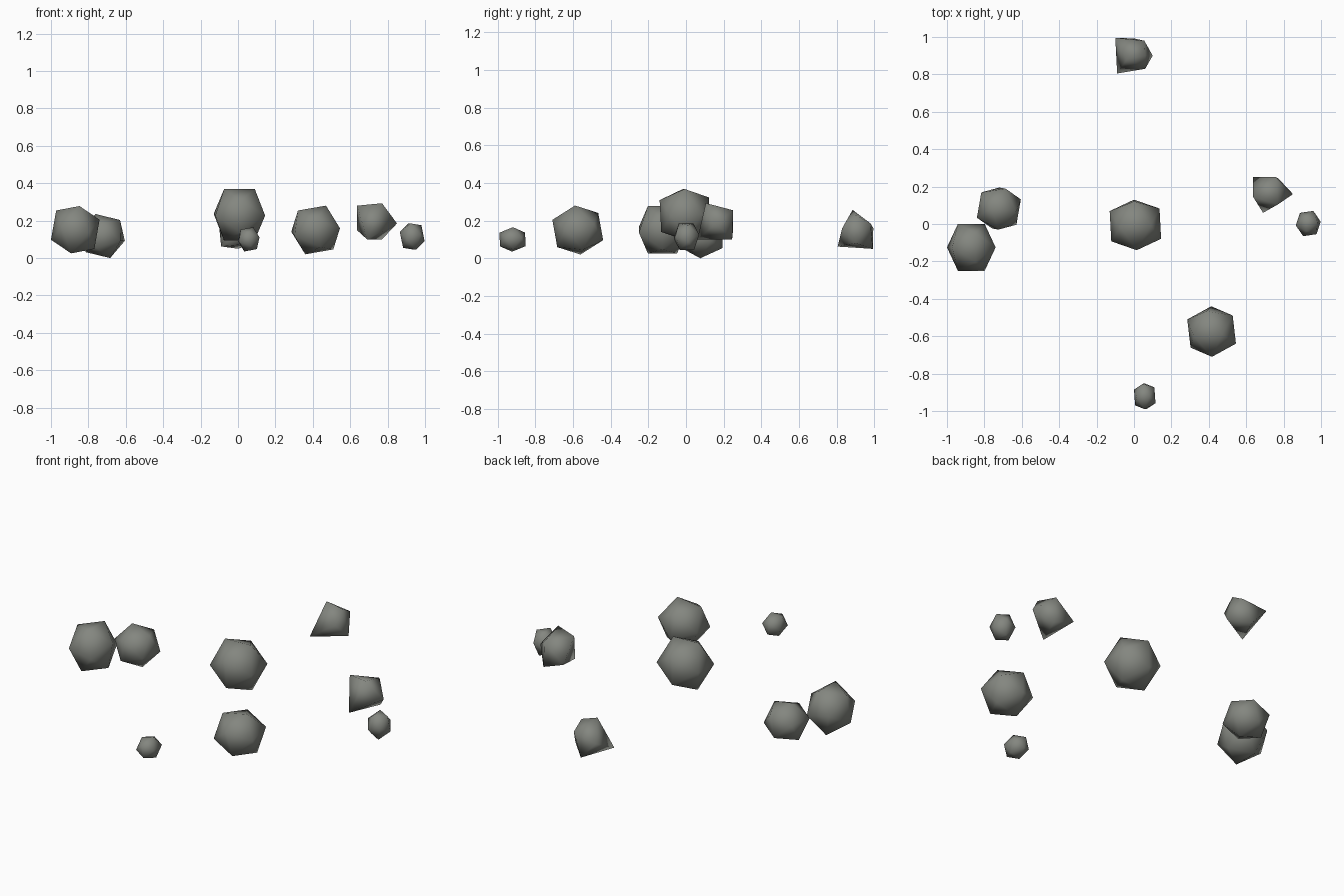
import bpy, bmesh, math
from mathutils import Vector, Euler

if "Cube" in bpy.data.objects:
    bpy.data.objects.remove(bpy.data.objects["Cube"])

stone = bpy.data.materials.new("grey_stone")
stone.diffuse_color = (0.23, 0.24, 0.215, 1)
stone.use_nodes = True
stone.node_tree.nodes["Principled BSDF"].inputs["Base Color"].default_value = stone.diffuse_color


def hull(name, pts):
    """Closed, smooth-shaded stone from the convex hull of a few points."""
    bm = bmesh.new()
    for p in pts:
        bm.verts.new(p)
    res = bmesh.ops.convex_hull(bm, input=bm.verts)
    junk = [v for v in bm.verts if not v.link_faces]
    bmesh.ops.delete(bm, geom=junk, context='VERTS')
    bmesh.ops.recalc_face_normals(bm, faces=bm.faces)
    for f in bm.faces:
        f.smooth = True
    me = bpy.data.meshes.new(name)
    bm.to_mesh(me)
    bm.free()
    me.materials.append(stone)
    bpy.context.collection.objects.link(bpy.data.objects.new(name, me))


def round_stone(name, lo, hi, edge_up, tilt):
    """Twenty-sided stone, turned and fitted to the box lo..hi."""
    a, b = 0.526, 0.851
    pts = []
    for s in (-1, 1):
        for t in (-1, 1):
            pts += [Vector((s * a, t * b, 0)), Vector((s * b, 0, t * a)), Vector((0, s * a, t * b))]
    if edge_up:
        pts = [Vector((p.x, -p.z, p.y)) for p in pts]
    rot = Euler([math.radians(d) for d in tilt]).to_matrix()
    pts = [rot @ p for p in pts]
    for i in range(3):
        mn, mx = min(p[i] for p in pts), max(p[i] for p in pts)
        for p in pts:
            p[i] = lo[i] + (p[i] - mn) / (mx - mn) * (hi[i] - lo[i])
    hull(name, pts)


# Rounded stones
round_stone("centre_stone", (-0.13, -0.14, 0.095), (0.145, 0.13, 0.368), True, (3, 0, 3))
round_stone("left_large_stone", (-1.0, -0.25, 0.025), (-0.74, 0.0, 0.278), False, (0, 11, 0))
round_stone("left_small_stone", (-0.84, -0.03, 0.0), (-0.605, 0.195, 0.235), True, (0, 14, -10))
round_stone("front_large_stone", (0.285, -0.71, 0.02), (0.545, -0.44, 0.28), True, (9, -10, 5))
round_stone("front_pebble", (0.0, -0.99, 0.035), (0.115, -0.853, 0.165), True, (0, -10, 5))
round_stone("right_pebble", (0.865, -0.065, 0.045), (0.998, 0.07, 0.185), False, (0, -14, 8))

# Angular stones
hull("back_angular_stone", [
    (-0.09, 0.805, 0.062), (-0.035, 0.885, 0.257), (0.055, 0.98, 0.185), (0.1, 0.9, 0.08),
    (-0.1, 0.995, 0.16), (0.06, 0.83, 0.16), (0.0, 0.992, 0.05), (0.06, 0.9, 0.23)])
hull("right_angular_stone", [
    (0.69, 0.06, 0.10), (0.85, 0.16, 0.185), (0.76, 0.25, 0.255), (0.77, 0.105, 0.293),
    (0.637, 0.145, 0.28), (0.635, 0.25, 0.15), (0.77, 0.245, 0.10)])
